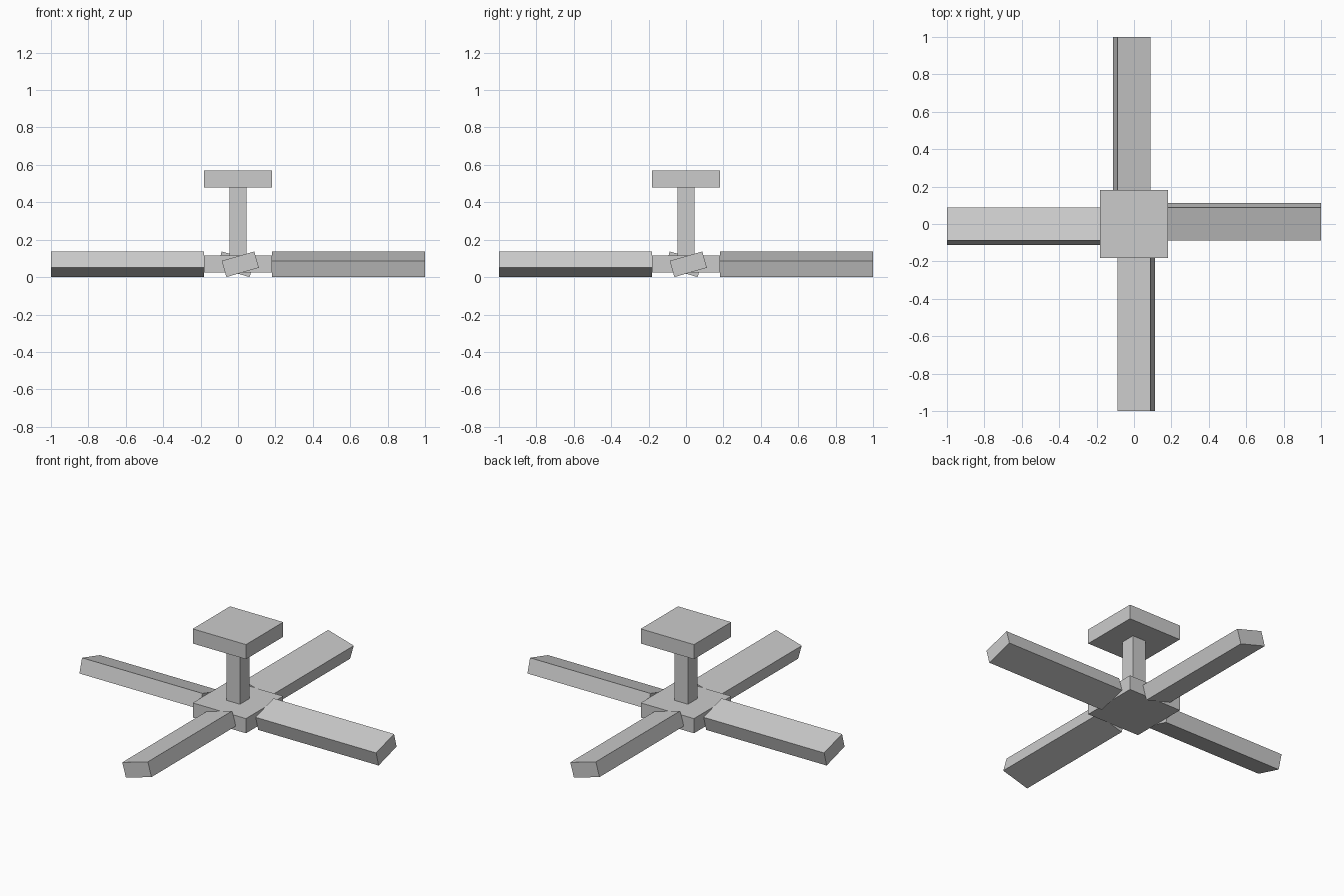
import bpy
from math import radians
from mathutils import Matrix

if "Cube" in bpy.data.objects:
    bpy.data.objects.remove(bpy.data.objects["Cube"])


def box(name, size, matrix):
    """Add a box of the given size, placed by a matrix."""
    bpy.ops.mesh.primitive_cube_add(size=1)
    obj = bpy.context.object
    obj.name = obj.data.name = name
    obj.data.transform(matrix @ Matrix.Diagonal((*size, 1)))
    return obj


def at(x, y, z):
    return Matrix.Translation((x, y, z))


# Ceiling plate, drop rod and hub
box("ceiling_plate", (0.362, 0.362, 0.09), at(0, 0, 0.525))
box("drop_rod", (0.091, 0.091, 0.366), at(0, 0, 0.297))
box("hub", (0.362, 0.362, 0.09), at(0, 0, 0.07))

# Four pitched blades, set slightly off the hub's centre lines
INNER, OUTER = 0.181, 1.0
pitch = Matrix.Rotation(radians(16), 4, 'X')
for i in range(4):
    turn = Matrix.Rotation(radians(90 * i), 4, 'Z')
    box(f"blade_{i + 1}", (OUTER - INNER, 0.181, 0.0905),
        turn @ at((INNER + OUTER) / 2, 0.0125, 0.0687) @ pitch)
